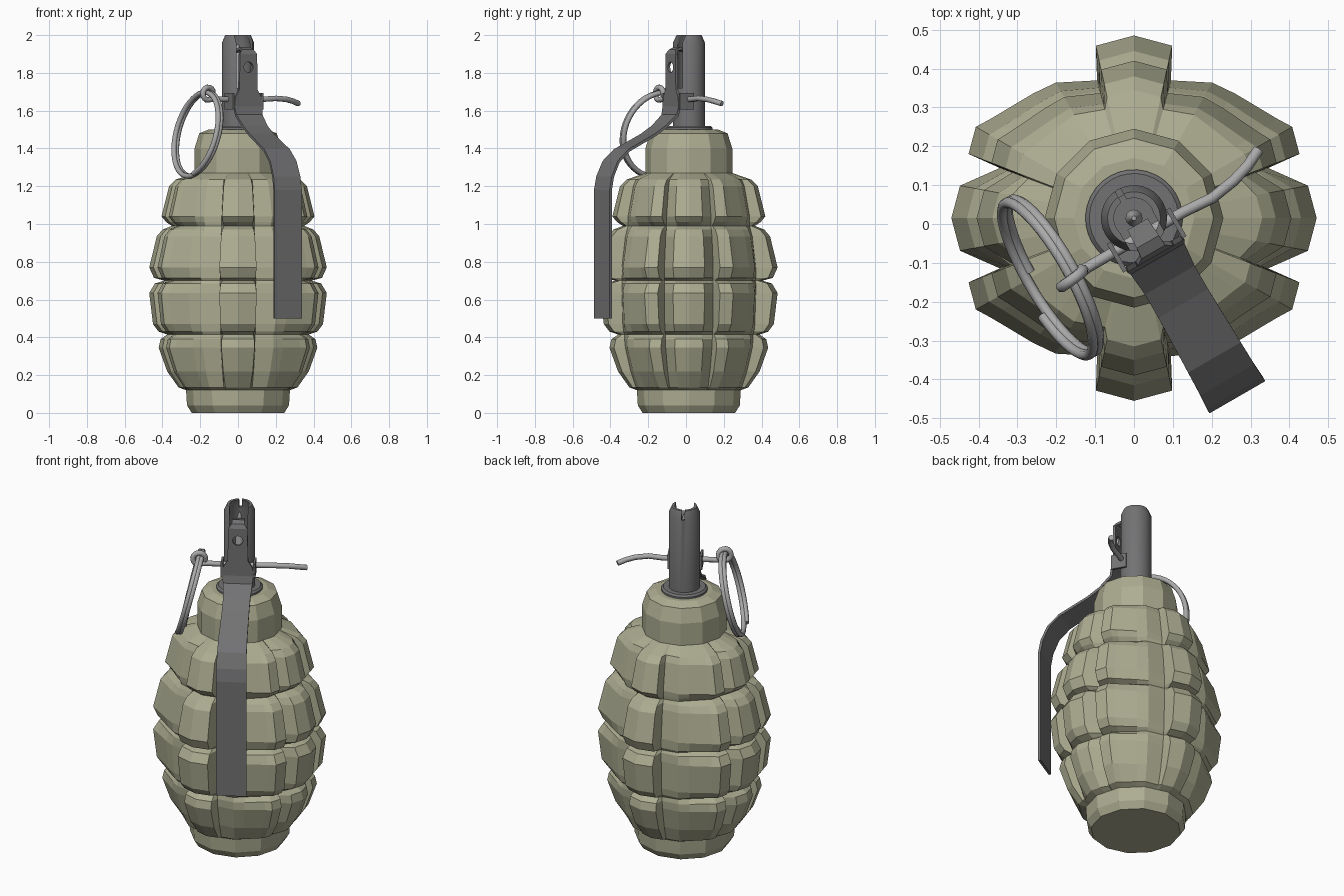
import bpy, bmesh, math

if "Cube" in bpy.data.objects:
    bpy.data.objects.remove(bpy.data.objects["Cube"])

CY = 0.015                       # y of the main axis
FUZE_TURN = math.radians(30)     # lever side is turned 30 degrees from the front


def material(name, rgb):
    m = bpy.data.materials.new(name)
    m.diffuse_color = (*rgb, 1)
    m.use_nodes = True
    m.node_tree.nodes["Principled BSDF"].inputs["Base Color"].default_value = m.diffuse_color
    return m


OLIVE = material("olive", (0.42, 0.42, 0.29))
DARK = material("dark_grey", (0.17, 0.17, 0.175))
LIGHT = material("light_grey", (0.4, 0.4, 0.4))


def place(name, data, mat, turn=FUZE_TURN):
    ob = bpy.data.objects.new(name, data)
    bpy.context.collection.objects.link(ob)
    ob.location.y = CY
    ob.rotation_euler.z = turn
    ob.data.materials.append(mat)
    return ob


def finish(bm, name, mat, turn=FUZE_TURN, smooth=False):
    bmesh.ops.recalc_face_normals(bm, faces=bm.faces)
    me = bpy.data.meshes.new(name)
    bm.to_mesh(me)
    bm.free()
    ob = place(name, me, mat, turn)
    if smooth:
        bpy.ops.object.select_all(action='DESELECT')
        ob.select_set(True)
        bpy.context.view_layer.objects.active = ob
        bpy.ops.object.shade_smooth_by_angle(angle=math.radians(35))
    return ob


def loft(bm, rings, closed=False):
    vs = [[bm.verts.new(p) for p in r] for r in rings]
    pairs = list(zip(vs, vs[1:])) + ([(vs[-1], vs[0])] if closed else [])
    for a, b in pairs:
        for i in range(len(a)):
            j = (i + 1) % len(a)
            bm.faces.new((a[i], a[j], b[j], b[i]))
    if not closed:
        bm.faces.new(vs[0])
        bm.faces.new(vs[-1])


def circle(r, z, n=32):
    return [(r * math.cos(2 * math.pi * i / n), r * math.sin(2 * math.pi * i / n), z) for i in range(n)]


def box(name, size, loc):
    bm = bmesh.new()
    bmesh.ops.create_cube(bm, size=1)
    for v in bm.verts:
        v.co = [v.co[k] * size[k] + loc[k] for k in range(3)]
    return finish(bm, name, DARK)


def wire(name, pts, r, mat=LIGHT):
    cu = bpy.data.curves.new(name, 'CURVE')
    cu.dimensions = '3D'
    cu.bevel_depth = r
    cu.bevel_resolution = 2
    cu.use_fill_caps = True
    s = cu.splines.new('POLY')
    s.points.add(len(pts) - 1)
    for p, c in zip(s.points, pts):
        p.co = (*c, 1)
    return place(name, cu, mat)


def cut(ob, cutter):
    cutter.hide_render = True
    cutter.hide_viewport = False
    cutter.display_type = 'WIRE'
    m = ob.modifiers.new("cut", 'BOOLEAN')
    m.operation = 'DIFFERENCE'
    m.solver = 'EXACT'
    m.object = cutter
    bpy.context.view_layer.update()
    me = bpy.data.meshes.new_from_object(ob.evaluated_get(bpy.context.evaluated_depsgraph_get()))
    ob.modifiers.clear()
    ob.data = me
    bpy.data.objects.remove(cutter)


# Body: height, outer radius, groove-floor radius
PROFILE = [(0, .245, .245), (.04, .27, .27), (.12, .275, .275), (.135, .315, .30),
           (.22, .375, .33), (.345, .42, .36), (.39, .41, .365), (.415, .375, .365),
           (.43, .42, .37), (.47, .45, .375), (.635, .47, .38), (.685, .44, .38),
           (.70, .39, .378), (.715, .445, .38), (.77, .47, .38), (.935, .43, .36),
           (.97, .40, .35), (.99, .35, .345), (1.01, .38, .345), (1.04, .405, .345),
           (1.2, .365, .315), (1.235, .33, .30), (1.27, .23, .23), (1.40, .23, .23),
           (1.48, .205, .205), (1.50, .155, .155)]
# One quarter of the outline: angle, share of the groove depth (mirrored twice)
QUARTER = [(0, 1), (10.6, 1), (20.5, 0), (21.2, 1), (30, 1), (35, .85),
           (51, .5), (60, .25), (75, 0), (77.5, 1), (90, 1)]
HALF = QUARTER + [(180 - a, f) for a, f in QUARTER[-2::-1]]
OUTLINE = HALF + [(360 - a, f) for a, f in HALF[-2:0:-1]]


def body_ring(z, outer, core):
    pts = []
    for a, f in OUTLINE:
        gon = math.cos(math.radians(15)) / math.cos(math.radians(a % 30 - 15))
        r = (core + f * (outer - core)) * gon
        pts.append((r * math.cos(math.radians(a)), r * math.sin(math.radians(a)), z))
    return pts


bm = bmesh.new()
loft(bm, [body_ring(*row) for row in PROFILE])
finish(bm, "body", OLIVE, turn=0)

# Collar between body and fuze
bm = bmesh.new()
loft(bm, [circle(.125, 1.48), circle(.125, 1.51), circle(.115, 1.52), circle(.08, 1.52)])
finish(bm, "collar", DARK, smooth=True)

# Hollow fuze tube, open on the lever side, with a slit at the back
bm = bmesh.new()
loft(bm, [circle(.085, 1.50), circle(.085, 1.96), circle(.068, 2.0), circle(.052, 2.0),
          circle(.065, 1.95), circle(.065, 1.50)], closed=True)
tube = finish(bm, "fuze_tube", DARK)
cut(tube, box("cut_front", (.10, .14, .4), (0, -.08, 1.92)))
cut(tube, box("cut_slit", (.016, .1, .1), (0, .08, 2.0)))
bpy.ops.object.select_all(action='DESELECT')
tube.select_set(True)
bpy.context.view_layer.objects.active = tube
bpy.ops.object.shade_smooth_by_angle(angle=math.radians(35))

# Striker pin inside the tube
bm = bmesh.new()
loft(bm, [circle(.022, 1.51, 12), circle(.022, 1.88, 12), circle(.006, 1.95, 12)])
finish(bm, "striker", LIGHT, smooth=True)

# Lever: distance from axis, height, half width along the strip
STRIP = [(.525, .50, .083), (.525, 1.18, .083), (.512, 1.25, .082), (.475, 1.33, .08),
         (.41, 1.39, .078), (.25, 1.47, .074), (.18, 1.515, .074), (.115, 1.575, .08),
         (.105, 1.62, .085), (.105, 1.67, .08), (.105, 1.71, .056), (.105, 1.90, .052),
         (.095, 1.92, .035), (.07, 1.93, .033), (.02, 1.915, .03)]
bm = bmesh.new()
rows = [[bm.verts.new((s * w, -d, z)) for s in (-1, 1)] for d, z, w in STRIP]
for a, b in zip(rows, rows[1:]):
    bm.faces.new((a[0], a[1], b[1], b[0]))
lever = finish(bm, "lever", DARK)
mod = lever.modifiers.new("thickness", 'SOLIDIFY')
mod.thickness = .014
mod.offset = 0
bm = bmesh.new()
loft(bm, [[(x, -.14, 1.83 + y) for x, y, _ in circle(.028, 0, 16)],
          [(x, -.09, 1.83 + y) for x, y, _ in circle(.028, 0, 16)]])
cut(lever, finish(bm, "cut_hole", DARK))

# Ears that hold the safety pin on both sides of the tube
for s, side in ((-1, "left"), (1, "right")):
    box(f"lever_ear_{side}", (.012, .085, .085), (s * .088, -.065, 1.65))

# Safety pin: eyelet, straight shank, bent tail
eye = [(-.215 + .034 * math.cos(t), -.05 + .01 * math.sin(t / 2), 1.69 + .034 * math.sin(t))
       for t in [math.radians(-60 - 25 * i) for i in range(14, -1, -1)]]
wire("safety_pin", eye + [(-.17, -.05, 1.66), (.12, -.05, 1.66), (.20, -.056, 1.665),
                          (.27, -.045, 1.66), (.32, -.03, 1.65), (.365, -.008, 1.637)], .015)

# Pull ring: nearly two turns of wire, leaning outward at the bottom
coil = []
for i in range(91):
    t = math.radians(250 - 690 * i / 90)
    c, s = .222 * math.cos(t), math.sin(t)
    coil.append((-.278 + .055 * s + .03 * i / 90, -.024 + c, 1.475 + .222 * s))
wire("pull_ring", coil, .014)
